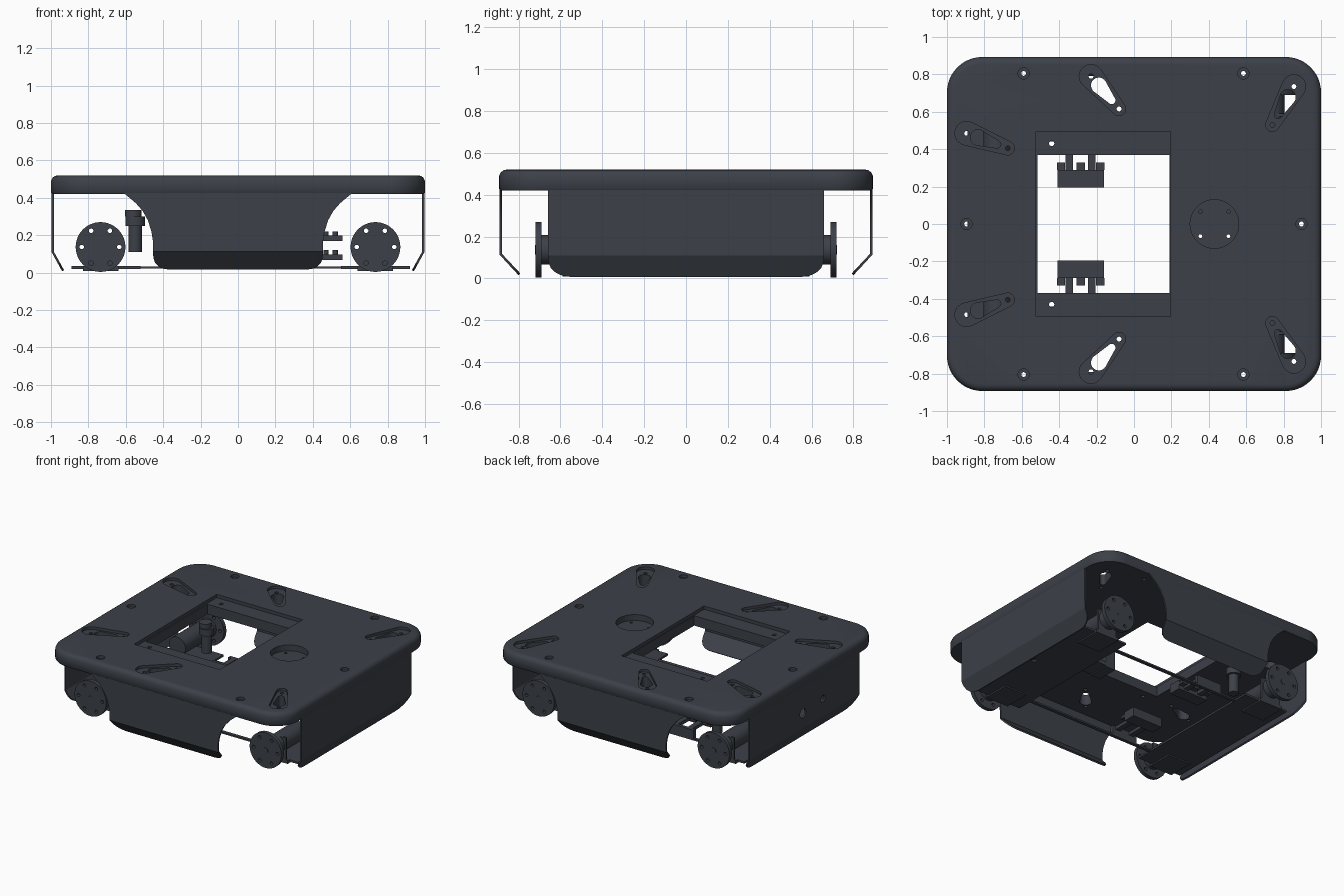
import bpy, bmesh, math
from mathutils import Vector, Matrix

if "Cube" in bpy.data.objects:
    bpy.data.objects.remove(bpy.data.objects["Cube"])

mat = bpy.data.materials.new("dark_grey")
mat.diffuse_color = (0.045, 0.052, 0.065, 1)
mat.use_nodes = True
mat.node_tree.nodes["Principled BSDF"].inputs["Base Color"].default_value = mat.diffuse_color


def smooth_shade(ob, deg=35):
    bpy.ops.object.select_all(action='DESELECT')
    ob.select_set(True)
    bpy.context.view_layer.objects.active = ob
    bpy.ops.object.shade_smooth_by_angle(angle=math.radians(deg))


def finish(bm, name, smooth=True):
    bmesh.ops.recalc_face_normals(bm, faces=bm.faces)
    me = bpy.data.meshes.new(name)
    bm.to_mesh(me)
    bm.free()
    ob = bpy.data.objects.new(name, me)
    bpy.context.collection.objects.link(ob)
    me.materials.append(mat)
    if smooth:
        smooth_shade(ob)
    return ob


def prism(bm, pts, z0, z1):
    lo = [bm.verts.new((x, y, z0)) for x, y in pts]
    hi = [bm.verts.new((x, y, z1)) for x, y in pts]
    bm.faces.new(lo[::-1])
    bm.faces.new(hi)
    for i in range(len(pts)):
        j = (i + 1) % len(pts)
        bm.faces.new((lo[i], lo[j], hi[j], hi[i]))


def box(bm, x0, x1, y0, y1, z0, z1):
    prism(bm, [(x0, y0), (x1, y0), (x1, y1), (x0, y1)], z0, z1)


def cyl(bm, r, p0, p1, n=32):
    p0, p1 = Vector(p0), Vector(p1)
    d = p1 - p0
    m = Matrix.Translation((p0 + p1) / 2) @ d.to_track_quat('Z', 'Y').to_matrix().to_4x4()
    bmesh.ops.create_cone(bm, cap_ends=True, segments=n, radius1=r, radius2=r, depth=d.length, matrix=m)


def arc(cx, cy, r, a0, a1, n=12):
    return [(cx + r * math.cos(a0 + (a1 - a0) * i / n), cy + r * math.sin(a0 + (a1 - a0) * i / n))
            for i in range(n + 1)]


def teardrop(c1, r1, c2, r2):
    d = Vector(c2) - Vector(c1)
    a, b = math.atan2(d.y, d.x), math.acos((r1 - r2) / d.length)
    return arc(*c1, r1, a + b, a + 2 * math.pi - b) + arc(*c2, r2, a - b, a + b)


def rounded(hx, hy, r):
    pts = []
    for k, (sx, sy) in enumerate(((1, 1), (-1, 1), (-1, -1), (1, -1))):
        pts += arc(sx * (hx - r), sy * (hy - r), r, k * math.pi / 2, (k + 1) * math.pi / 2)
    return pts


def cut(ob, bm):
    c = finish(bm, "cutter", False)
    c.hide_render = True
    m = ob.modifiers.new("cut", 'BOOLEAN')
    m.operation, m.solver, m.object = 'DIFFERENCE', 'EXACT', c
    bpy.context.view_layer.objects.active = ob
    bpy.ops.object.modifier_apply(modifier=m.name)
    bpy.data.objects.remove(c)


# top cover: thick slab lofted from the underside, round the lip, to the top face
bm = bmesh.new()
rings = []
for inset, z in ((.006, .42), (0, .428), (0, .49), (.009, .508), (.022, .517), (.036, .52)):
    rings.append([bm.verts.new((x, y, z)) for x, y in rounded(1 - inset, .893 - inset, .19 - inset)])
for a, b in zip(rings, rings[1:]):
    for i in range(len(a)):
        j = (i + 1) % len(a)
        bm.faces.new((a[i], a[j], b[j], b[i]))
bm.faces.new(rings[0])
bm.faces.new(rings[-1])
bmesh.ops.remove_doubles(bm, verts=bm.verts, dist=1e-5)
cover = finish(bm, "top_cover", False)

# recesses and through openings in the cover
rec, thru = bmesh.new(), bmesh.new()
box(rec, -.525, .195, -.495, .495, .495, .6)
box(thru, -.515, .19, -.37, .37, .4, .6)
cyl(rec, .13, (.43, 0, .475), (.43, 0, .6), 48)
slots = (((-.23, .79), (-.08, .615)), ((.855, .735), (.74, .53)), ((-.895, .485), (-.675, .405)))
for s in (1, -1):
    for p, q in slots:
        p, q = Vector((p[0], p[1] * s)), Vector((q[0], q[1] * s))
        prism(rec, teardrop(p, .063, q, .036), .5, .6)
        prism(thru, teardrop(p.lerp(q, .28), .042, p.lerp(q, .74), .02), .4, .6)
        for h in (p, q):
            cyl(thru, .013, (*h, .4), (*h, .6), 16)
    for x in (-.59, .585):
        cyl(rec, .03, (x, .805 * s, .5), (x, .805 * s, .6))
        cyl(thru, .013, (x, .805 * s, .4), (x, .805 * s, .6), 16)
    cyl(rec, .03, (.895 * s, 0, .5), (.895 * s, 0, .6))
    cyl(thru, .013, (.895 * s, 0, .4), (.895 * s, 0, .6), 16)
    cyl(thru, .014, (-.44, .43 * s, .4), (-.44, .43 * s, .6), 16)
    for y in (-.065, .065):
        cyl(thru, .01, (.43 + .075 * s, y, .4), (.43 + .075 * s, y, .6), 16)
cut(cover, rec)
cut(cover, thru)
smooth_shade(cover, 40)


# skirts: thin bent sheets given as (z, half width) rows
def skirt(name, rows, out, bend, slope, rot):
    bm = bmesh.new()
    prev = None
    for z, w in rows:
        y = -out + max(0, bend - z) * slope
        r = [bm.verts.new((-w, y, z)), bm.verts.new((w, y, z))]
        if prev:
            bm.faces.new((prev[0], prev[1], r[1], r[0]))
        prev = r
    bmesh.ops.rotate(bm, verts=bm.verts, matrix=Matrix.Rotation(rot, 3, 'Z'))
    ob = finish(bm, name, False)
    bpy.context.view_layer.objects.active = ob
    m = ob.modifiers.new("thickness", 'SOLIDIFY')
    m.thickness, m.offset = .012, 0
    bpy.ops.object.modifier_apply(modifier=m.name)
    smooth_shade(ob, 20)
    return ob


arch = [(.425, .61), (.40, .58), (.37, .545), (.33, .51), (.28, .482), (.22, .463), (.17, .455),
        (.115, .455), (.08, .452), (.055, .443), (.037, .425), (.025, .4), (.02, .365)]
plain = [(.425, .66), (.11, .66), (.08, .658), (.05, .645), (.03, .622), (.015, .59), (.01, .55)]
skirt("front_skirt", arch, .885, .115, .93, 0)
skirt("back_skirt", arch, .885, .115, .93, math.pi)
skirt("right_skirt", plain, .99, .11, .55, math.pi / 2)
left = skirt("left_skirt", plain, .99, .11, .55, -math.pi / 2)
bm = bmesh.new()
cyl(bm, .035, (-1.1, .02, .22), (-.9, .02, .22))
cyl(bm, .025, (-1.1, -.22, .24), (-.9, -.22, .24))
cut(left, bm)

# wheel hubs with bolt holes, motors and their mounts
for sx in (1, -1):
    for sy in (1, -1):
        tag = ("right" if sx > 0 else "left") + ("_back" if sy > 0 else "_front")
        x, z = .735 * sx, .137
        bm = bmesh.new()
        cyl(bm, .133, (x, .69 * sy, z), (x, .72 * sy, z), 48)
        hub = finish(bm, tag + "_wheel_hub")
        bm = bmesh.new()
        for i in range(6):
            a = i * math.pi / 3
            px, pz = x + .1 * math.cos(a), z + .1 * math.sin(a)
            cyl(bm, .012, (px, .68 * sy, pz), (px, .73 * sy, pz), 16)
        cut(hub, bm)
        bm = bmesh.new()
        cyl(bm, .022, (x, .715 * sy, z), (x, .722 * sy, z), 6)
        finish(bm, tag + "_wheel_nut")
        bm = bmesh.new()
        cyl(bm, .07, (x, .32 * sy, z), (x, .692 * sy, z))
        finish(bm, tag + "_motor")
        bm = bmesh.new()
        box(bm, x - .095, x + .095, *sorted((.39 * sy, .59 * sy)), .01, .035)
        box(bm, x - .08, x + .08, *sorted((.575 * sy, .59 * sy)), .03, .2)
        finish(bm, tag + "_motor_mount")

# narrow base plates joined by thin rails
for name, x0, x1 in (("right_base_plate", .55, .92), ("left_base_plate", -.89, -.52)):
    bm = bmesh.new()
    box(bm, x0, x1, -.57, .57, .02, .035)
    plate = finish(bm, name)
    if x0 > 0:
        bm = bmesh.new()
        cyl(bm, .02, (.895, 0, 0), (.895, 0, .1), 16)
        cut(plate, bm)

for s, tag in ((1, "back"), (-1, "front")):
    bm = bmesh.new()
    box(bm, -.53, .56, *sorted((.44 * s, .465 * s)), .022, .034)
    finish(bm, tag + "_rail")
    # clamp blocks reaching into the opening
    bm = bmesh.new()
    box(bm, -.41, -.16, *sorted((.195 * s, .29 * s)), .06, .13)
    finish(bm, tag + "_clamp_block")
    bm = bmesh.new()
    for x in (-.39, -.285, -.18):
        box(bm, x - .022, x + .022, *sorted((.29 * s, .33 * s)), .09, .11)
    for x in (-.345, -.225):
        box(bm, x - .02, x + .02, *sorted((.28 * s, .46 * s)), .075, .1)
    box(bm, -.39, -.18, *sorted((.44 * s, .465 * s)), .03, .1)
    finish(bm, tag + "_clamp_arms")

# side connectors seen past the right arch
bm = bmesh.new()
for z in (.08, .18):
    box(bm, .34, .56, .04, .2, z - .012, z + .018)
    for x in (.47, .52):
        cyl(bm, .014, (x, .12, z), (x, .12, z + .04), 16)
box(bm, .34, .42, .04, .2, .06, .21)
finish(bm, "connector_block")

# upright sensor beside the left plate
bm = bmesh.new()
cyl(bm, .036, (-.55, .41, .11), (-.55, .41, .26))
cyl(bm, .052, (-.55, .41, .25), (-.55, .41, .3))
cyl(bm, .044, (-.56, .41, .3), (-.56, .41, .335))
finish(bm, "upright_sensor")
